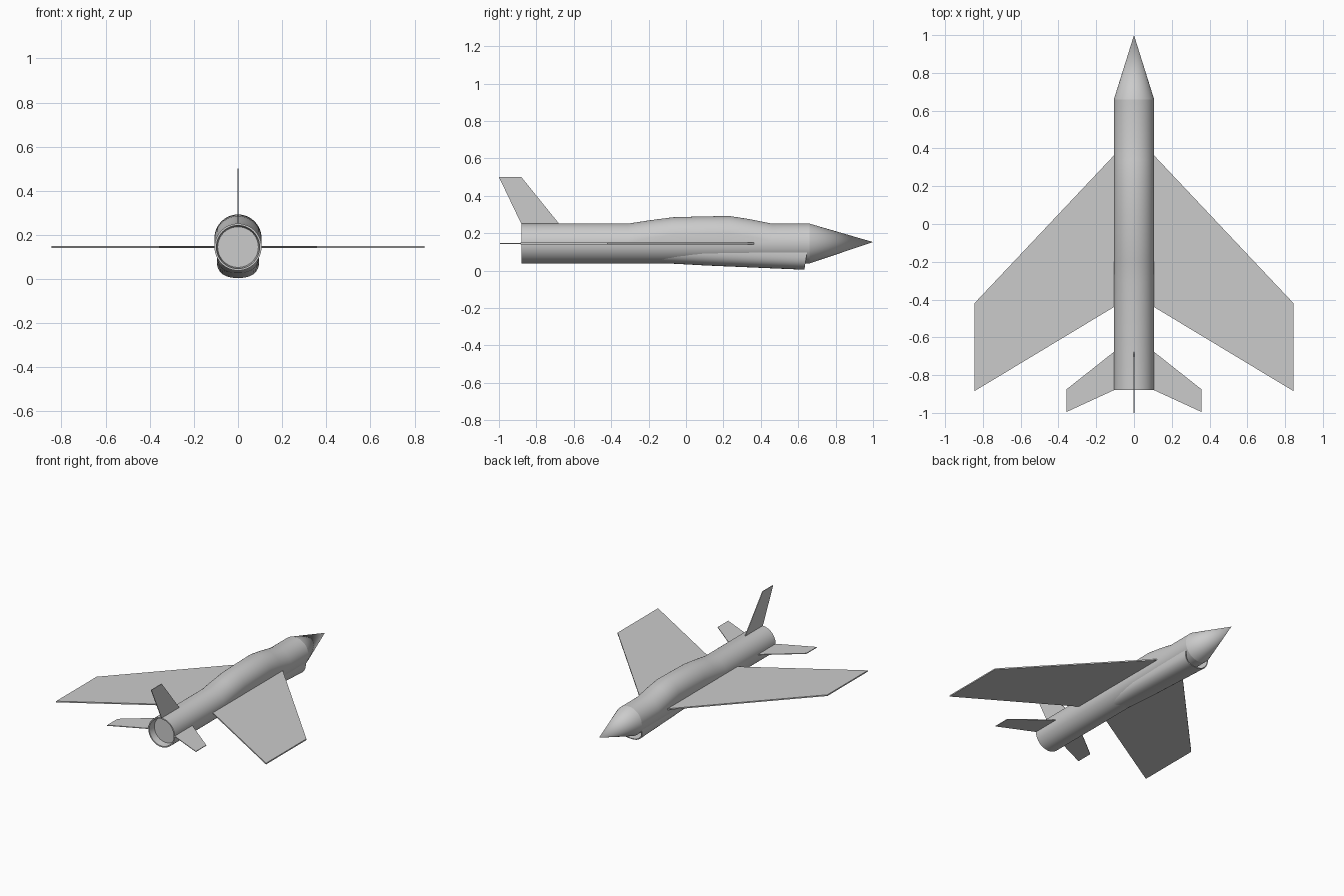
import bpy, bmesh, math
from mathutils import Vector

if "Cube" in bpy.data.objects:
    bpy.data.objects.remove(bpy.data.objects["Cube"])

R, ZC, N = 0.1065, 0.145, 48


def finish(name, bm, angle=30):
    bmesh.ops.recalc_face_normals(bm, faces=bm.faces)
    me = bpy.data.meshes.new(name)
    bm.to_mesh(me)
    bm.free()
    for p in me.polygons:
        p.use_smooth = True
    me.set_sharp_from_angle(angle=math.radians(angle))
    ob = bpy.data.objects.new(name, me)
    bpy.context.collection.objects.link(ob)
    return ob


def loft(name, rings, cap_start=True, cap_end=True):
    bm = bmesh.new()
    loops = [[bm.verts.new(p) for p in ring] for ring in rings]
    for a, b in zip(loops, loops[1:]):
        for i in range(N):
            j = (i + 1) % N
            bm.faces.new((a[i], a[j], b[j], b[i]))
    if cap_start:
        bm.faces.new(loops[0])
    if cap_end:
        bm.faces.new(loops[-1])
    return finish(name, bm)


def body_ring(y, r, lift=0.0):
    # circle whose upper half is raised by lift
    pts = []
    for i in range(N):
        a = 2 * math.pi * i / N
        up = lift if math.sin(a) > 0.01 else 0
        pts.append((r * math.cos(a), y, ZC + r * math.sin(a) + up))
    return pts


def intake_ring(y, zc, hw, hh, slant=0.0):
    # rounded-square section, optionally slanted
    pts = []
    for i in range(N):
        a = 2 * math.pi * i / N
        c, s = math.cos(a), math.sin(a)
        x = hw * math.copysign(abs(c) ** 0.8, c)
        z = hh * math.copysign(abs(s) ** 0.8, s)
        pts.append((x, y + slant * z, zc + z))
    return pts


def plate(name, pts, thick):
    # flat panel extruded symmetrically about its plane
    p = [Vector(v) for v in pts]
    n = (p[1] - p[0]).cross(p[2] - p[0]).normalized() * thick / 2
    bm = bmesh.new()
    a = [bm.verts.new(v + n) for v in p]
    b = [bm.verts.new(v - n) for v in p]
    bm.faces.new(a)
    bm.faces.new(b[::-1])
    for i in range(len(p)):
        j = (i + 1) % len(p)
        bm.faces.new((a[i], b[i], b[j], a[j]))
    return finish(name, bm)


# Fuselage with recessed exhaust and raised canopy spine
hump = [(-0.31, 0), (-0.2, 0.017), (-0.07, 0.034), (0.07, 0.038), (0.23, 0.041),
        (0.34, 0.024), (0.46, 0)]
rings = [body_ring(-0.83, 0.085), body_ring(-0.83, 0.092), body_ring(-0.88, 0.098),
         body_ring(-0.88, R)]
rings += [body_ring(y, R, l) for y, l in hump]
rings.append(body_ring(0.66, R))
loft("fuselage", rings)

# Nose cone
bm = bmesh.new()
base = [bm.verts.new(p) for p in body_ring(0.66, R)]
tip = bm.verts.new((0, 1.0, 0.153))
for i in range(N):
    bm.faces.new((base[i], base[(i + 1) % N], tip))
finish("nose_cone", bm)

# Belly air intake, open at the front
loft("air_intake", [
    intake_ring(-0.30, 0.125, 0.075, 0.075),
    intake_ring(0.10, 0.108, 0.093, 0.080),
    intake_ring(0.645, 0.085, 0.096, 0.080, 0.15),
    intake_ring(0.645, 0.085, 0.090, 0.074, 0.15),
    intake_ring(0.45, 0.090, 0.086, 0.070),
])

# Wings and tailplanes, left and right
for s, side in ((1, "right"), (-1, "left")):
    plate(side + "_wing", [(s * 0.095, 0.375, ZC), (s * 0.845, -0.42, ZC),
                           (s * 0.845, -0.885, ZC), (s * 0.095, -0.433, ZC)], 0.009)
    plate(side + "_tailplane", [(s * 0.1, -0.672, ZC), (s * 0.357, -0.875, ZC),
                                (s * 0.357, -0.995, ZC), (s * 0.1, -0.877, ZC)], 0.005)

# Vertical fin
plate("tail_fin", [(0, -0.672, 0.243), (0, -0.88, 0.5), (0, -1.0, 0.5), (0, -0.877, 0.243)], 0.005)
